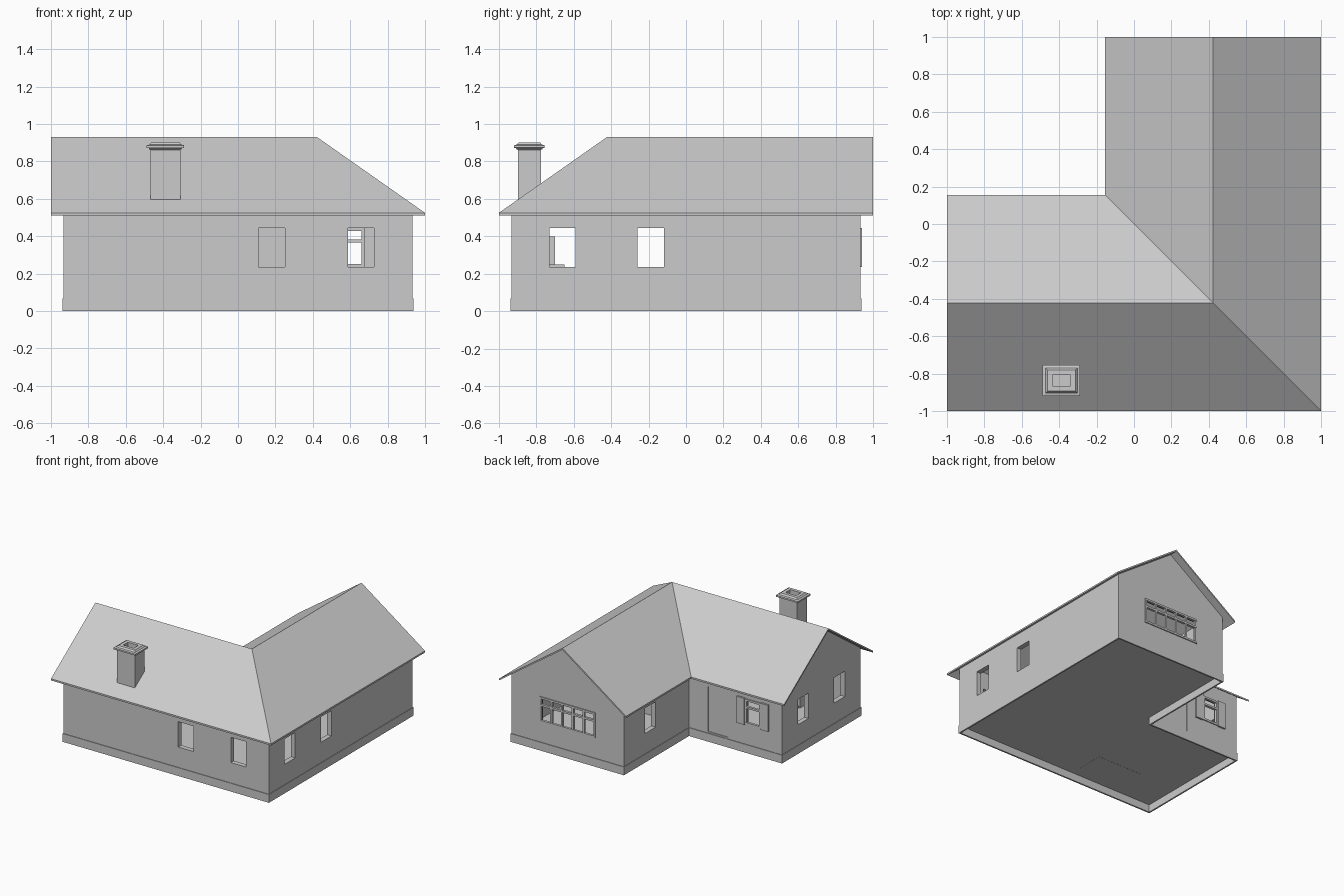
import bpy, bmesh

if "Cube" in bpy.data.objects:
    bpy.data.objects.remove(bpy.data.objects["Cube"])

C = 0.4225                 # ridge offset from the centre
K = 0.405 / (1 - C)        # roof slope
WALL, INNER = 0.933, 0.893  # outer and inner wall extents


def finish(name, bm):
    bmesh.ops.recalc_face_normals(bm, faces=bm.faces[:])
    me = bpy.data.meshes.new(name)
    bm.to_mesh(me)
    bm.free()
    ob = bpy.data.objects.new(name, me)
    bpy.context.collection.objects.link(ob)
    return ob


def boxes(name, items):
    """One object from boxes given as (x0, x1, y0, y1, z0, z1)."""
    bm = bmesh.new()
    for x0, x1, y0, y1, z0, z1 in items:
        for v in bmesh.ops.create_cube(bm, size=1)['verts']:
            v.co = ((x0 + x1) / 2 + v.co.x * (x1 - x0),
                    (y0 + y1) / 2 + v.co.y * (y1 - y0),
                    (z0 + z1) / 2 + v.co.z * (z1 - z0))
    return finish(name, bm)


def ell(name, e, z_eave, z_ridge, bottom=None, thick=0.0):
    """L-shaped two-wing volume, mirrored over the diagonal y = -x."""
    i = e - 2 * C
    quads = [[(-e, -e, z_eave), (e, -e, z_eave), (C, -C, z_ridge), (-e, -C, z_ridge)],
             [(-e, -C, z_ridge), (C, -C, z_ridge), (-i, i, z_eave), (-e, i, z_eave)]]
    bm = bmesh.new()
    for q in quads:
        bm.faces.new([bm.verts.new(p) for p in q])
        bm.faces.new([bm.verts.new((-y, -x, z)) for x, y, z in reversed(q)])
    bmesh.ops.remove_doubles(bm, verts=bm.verts[:], dist=1e-5)
    top = bm.faces[:]
    ext = bmesh.ops.extrude_face_region(bm, geom=top, use_keep_orig=True)
    for v in ext['geom']:
        if isinstance(v, bmesh.types.BMVert):
            v.co.z = v.co.z - thick if bottom is None else bottom
    return finish(name, bm)


def cut(target, cutter, keep=False):
    m = target.modifiers.new('cut', 'BOOLEAN')
    m.operation, m.solver, m.object = 'DIFFERENCE', 'EXACT', cutter
    with bpy.context.temp_override(object=target, active_object=target):
        bpy.ops.object.modifier_apply(modifier=m.name)
    bpy.data.objects.remove(cutter)


def frame(name, x0, x1, z0, z1, y, cols, bar, w=0.016):
    """Window frame with mullions and one transom, facing +y."""
    a, b = y - 0.012, y + 0.008
    items = [(x0, x1, a, b, z, z + w) for z in (z0, bar - w / 2, z1 - w)]
    for n in range(cols + 1):
        x = x0 + (x1 - x0 - w) * n / cols
        items.append((x, x + w, a + 0.001, b - 0.001, z0, z1))
    return boxes(name, items)


# Roof shell
ell('roof', 1.0, 0.525, 0.93, thick=0.014)

# Walls with floor, hollow and open to the roof
z_at = lambda e: 0.511 + K * (1 - e)
walls = ell('walls', WALL, z_at(WALL), 0.916, bottom=0.062)
cut(walls, ell('room_cutter', INNER, z_at(INNER) + 0.1, 1.016, bottom=0.075))

# Window and door openings
Z0, Z1 = 0.235, 0.443
B = WALL - 2 * C           # inner-corner wall line
openings = [(x, x + 0.14, -1, -0.85, Z0, Z1) for x in (0.11, 0.588)]
for y in (-0.73, -0.258):
    openings += [(s - 0.07, s + 0.07, y, y + 0.14, Z0, Z1) for s in (-0.913, 0.913)]
openings += [(-B - 0.05, -B + 0.1, 0.52, 0.66, Z0, Z1),
             (0.168, 0.675, 0.85, 1.0, Z0, Z1),
             (-0.745, -0.60, B - 0.1, B + 0.05, Z0, Z1),
             (-0.445, -0.26, B - 0.1, B + 0.05, 0.08, 0.45)]
cut(walls, boxes('opening_cutter', openings))

# Plinth ring under the walls
plinth = ell('plinth', 0.938, 0.068, 0.068, bottom=0.0)
cut(plinth, ell('plinth_cutter', 0.925, 0.1, 0.1, bottom=-0.05))

# Gable window, courtyard window with shutters, door
frame('gable_window', 0.168, 0.675, Z0, Z1, WALL, 5, 0.375)
frame('courtyard_window', -0.745, -0.60, Z0, Z1, B, 1, 0.375)
for side, x in (('left', -0.60), ('right', -0.815)):
    boxes('shutter_' + side, [(x, x + 0.07, B, B + 0.014, Z0 - 0.005, Z1 + 0.005)])
boxes('door', [(-0.445, -0.26, B - 0.03, B - 0.006, 0.08, 0.45)])

# Partition inside and stepped fireplace
boxes('partition', [(-B - 0.0 + 0.01, 0.45, B - 0.04, B, 0.075, 0.5)])
boxes('fireplace', [(-0.58, -0.19, INNER * -1, -0.65, 0.075, 0.25),
                    (-0.54, -0.24, INNER * -1, -0.70, 0.25, 0.40)])
boxes('hearth', [(-0.57, -0.17, -0.83, -0.61, 0.061, 0.09)])

# Chimney: stacked rectangular rings, ending inside the flue
bm = bmesh.new()
prev = None
for hx, z in ((0.08, 0.4), (0.08, 0.862), (0.087, 0.864), (0.087, 0.87), (0.1, 0.873),
              (0.1, 0.886), (0.085, 0.89), (0.075, 0.902), (0.048, 0.902), (0.048, 0.80)):
    hy = hx - 0.018
    ring = [bm.verts.new((-0.388 + sx * hx, -0.837 + sy * hy, z))
            for sx, sy in ((-1, -1), (1, -1), (1, 1), (-1, 1))]
    if prev:
        for n in range(4):
            m = (n + 1) % 4
            bm.faces.new((prev[n], prev[m], ring[m], ring[n]))
    else:
        bm.faces.new(ring[::-1])
    prev = ring
bm.faces.new(prev)
finish('chimney', bm)
